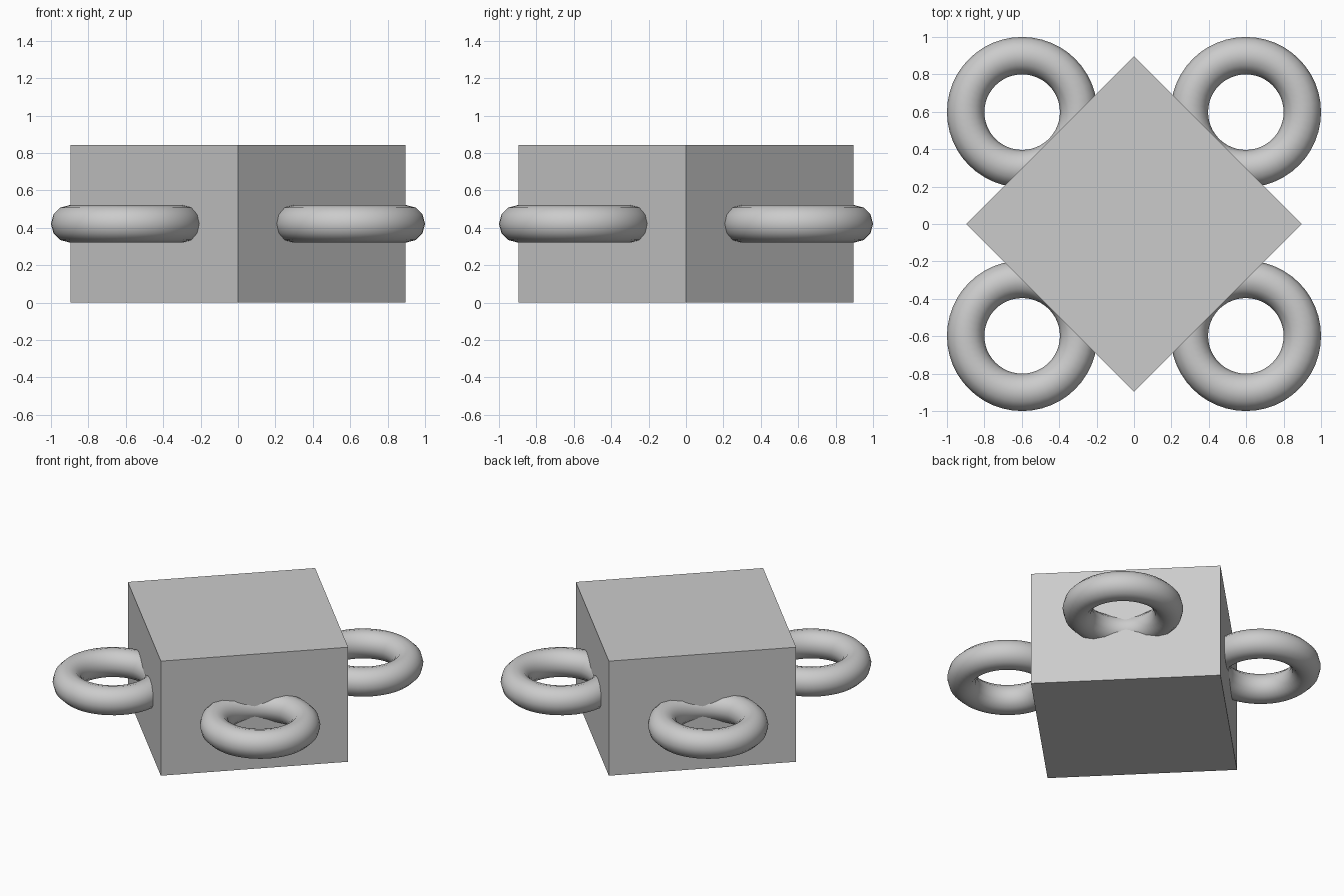
import bpy
import math

default = bpy.data.objects.get("Cube")
if default:
    bpy.data.objects.remove(default, do_unlink=True)

HALF_DIAGONAL, HEIGHT = 0.896, 0.842
RING_OFFSET, RING_RADIUS, TUBE_RADIUS = 0.598, 0.302, 0.1

grey = bpy.data.materials.new("light grey")
grey.use_nodes = True
colour = (0.6, 0.6, 0.6, 1)
grey.diffuse_color = colour
grey.node_tree.nodes["Principled BSDF"].inputs["Base Color"].default_value = colour


def finish(name):
    obj = bpy.context.object
    obj.name = name
    obj.data.materials.append(grey)
    return obj


# Square block turned on its corner
bpy.ops.mesh.primitive_cube_add(size=1, location=(0, 0, HEIGHT / 2),
                                rotation=(0, 0, math.pi / 4))
block = finish("block")
side = HALF_DIAGONAL * math.sqrt(2)
block.scale = (side, side, HEIGHT)

# One ring half sunk into each side wall
for y, depth in ((-1, "front"), (1, "back")):
    for x, hand in ((1, "left"), (-1, "right")):
        bpy.ops.mesh.primitive_torus_add(
            major_radius=RING_RADIUS, minor_radius=TUBE_RADIUS,
            major_segments=48, minor_segments=12,
            location=(x * RING_OFFSET, y * RING_OFFSET, HEIGHT / 2))
        finish(f"{depth}_{hand}_ring")
        bpy.ops.object.shade_smooth_by_angle(angle=math.radians(40))
